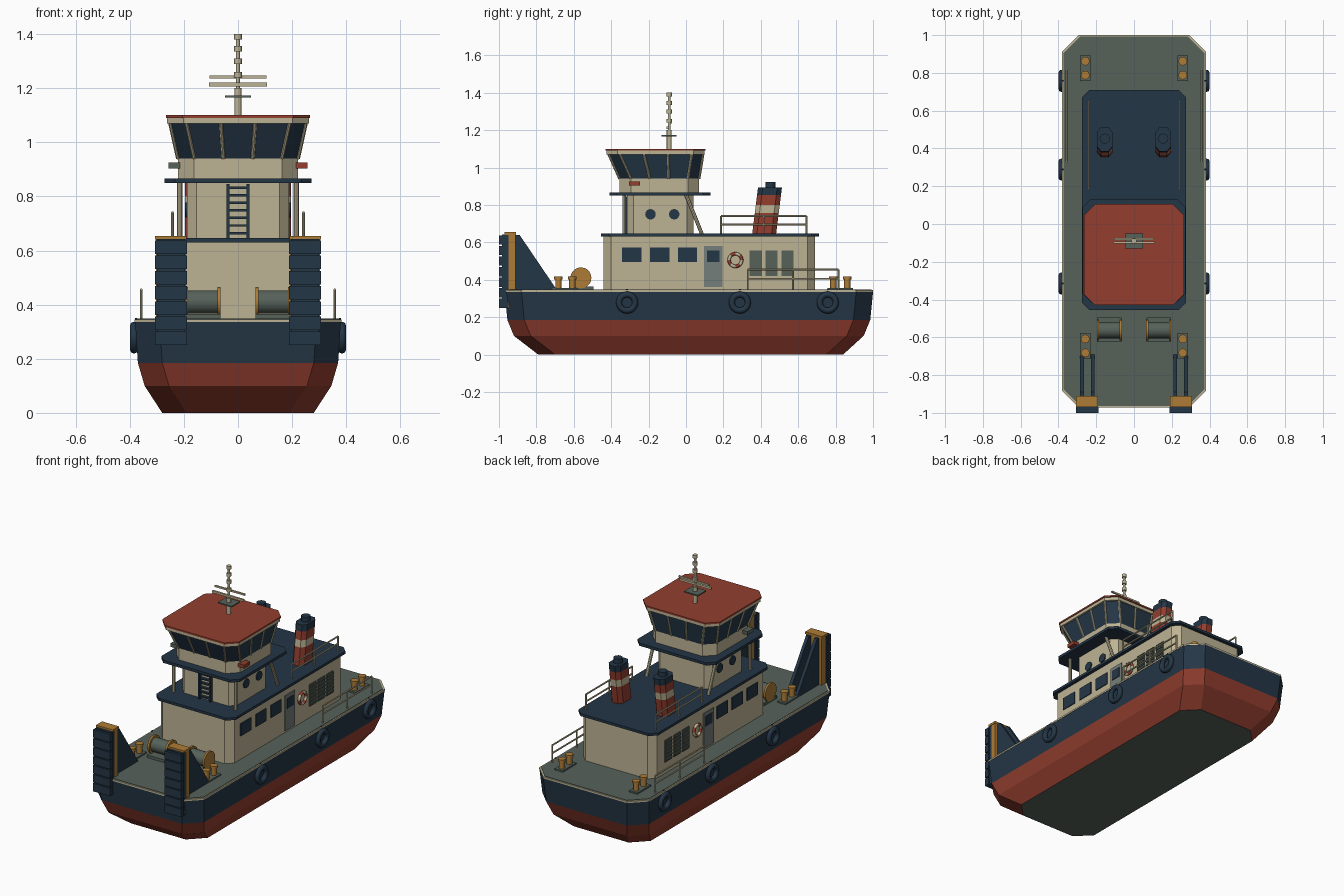
import bpy, bmesh, math
from mathutils import Vector

cube = bpy.data.objects.get("Cube")
if cube:
    bpy.data.objects.remove(cube, do_unlink=True)


def material(name, rgb):
    lin = [((c / 255 + 0.055) / 1.055) ** 2.4 for c in rgb] + [1]
    m = bpy.data.materials.new(name)
    m.use_nodes = True
    m.diffuse_color = lin
    bsdf = m.node_tree.nodes["Principled BSDF"]
    bsdf.inputs["Base Color"].default_value = lin
    bsdf.inputs["Roughness"].default_value = 0.7
    return m


CREAM = material("cream paint", (190, 180, 148))
RED = material("red paint", (147, 62, 47))
NAVY = material("navy paint", (36, 54, 70))
DECK = material("deck grey green", (86, 98, 90))
GOLD = material("ochre paint", (174, 124, 54))
DOOR = material("door grey", (116, 126, 122))


def finish(name, bm, mats, smooth=False):
    bmesh.ops.recalc_face_normals(bm, faces=bm.faces)
    me = bpy.data.meshes.new(name)
    bm.to_mesh(me)
    bm.free()
    for m in mats:
        me.materials.append(m)
    ob = bpy.data.objects.new(name, me)
    bpy.context.collection.objects.link(ob)
    if smooth:
        for p in me.polygons:
            p.use_smooth = True
        me.set_sharp_from_angle(angle=math.radians(35))
    return ob


def octagon(z, hx, y0, y1, cx, cy, x=0):
    """Rectangle with cut corners, counter-clockwise from above."""
    right = [(hx, y0 + cy), (hx, y1 - cy), (hx - cx, y1)]
    left = [(cx - hx, y1), (-hx, y1 - cy), (-hx, y0 + cy), (cx - hx, y0)]
    return [Vector((x + px, py, z)) for px, py in right + left + [(hx - cx, y0)]]


def loft(name, rings, mats):
    """Stack rings; mats = one per band, then bottom cap, top cap."""
    unique = list(dict.fromkeys(mats))
    bm = bmesh.new()
    loops = [[bm.verts.new(p) for p in r] for r in rings]
    n = len(rings[0])
    for k, (a, b) in enumerate(zip(loops, loops[1:])):
        for i in range(n):
            j = (i + 1) % n
            bm.faces.new((a[i], a[j], b[j], b[i])).material_index = unique.index(mats[k])
    bm.faces.new(loops[0][::-1]).material_index = unique.index(mats[-2])
    bm.faces.new(loops[-1]).material_index = unique.index(mats[-1])
    return finish(name, bm, unique)


def slab(name, z0, z1, hx, y0, y1, c, mat):
    return loft(name, [octagon(z, hx, y0, y1, c, c) for z in (z0, z1)], [mat] * 3)


def box(name, x, y, z, mat):
    """Box from (min, max) pairs."""
    bm = bmesh.new()
    bmesh.ops.create_cube(bm, size=1)
    for v in bm.verts:
        v.co = [(p[0] + p[1]) / 2 + c * (p[1] - p[0]) for p, c in zip((x, y, z), v.co)]
    return finish(name, bm, [mat])


def rod(name, a, b, r, mat, seg=8):
    a, b = Vector(a), Vector(b)
    bm = bmesh.new()
    bmesh.ops.create_cone(bm, cap_ends=True, segments=seg, radius1=r, radius2=r, depth=(b - a).length)
    bm.transform((b - a).to_track_quat("Z", "Y").to_matrix().to_4x4())
    bmesh.ops.translate(bm, verts=bm.verts, vec=(a + b) / 2)
    return finish(name, bm, [mat], seg > 8)


def ring(name, loc, major, minor, mats):
    bpy.ops.mesh.primitive_torus_add(location=loc, rotation=(0, math.pi / 2, 0), major_segments=24,
                                     minor_segments=8, major_radius=major, minor_radius=minor)
    ob = bpy.context.object
    ob.name = name
    for m in mats:
        ob.data.materials.append(m)
    for p in ob.data.polygons:
        p.use_smooth = True
        turn = math.atan2(p.center.y, p.center.x) / (math.pi / 4)
        p.material_index = int(math.floor(turn)) % len(mats)


def side(s, a, b):
    return tuple(sorted((s * a, s * b)))


def railing(name, x, y0, y1, z0, heights):
    for h in heights:
        rod(name + "_bar", (x, y0, z0 + h), (x, y1, z0 + h), 0.005, CREAM)
    for y in (y0, (y0 + y1) / 2, y1):
        rod(name + "_post", (x, y, z0), (x, y, z0 + heights[-1]), 0.005, CREAM)


# Hull with bottom paint, rim and deck
loft("hull", [octagon(0, .28, -.79, .84, .09, .09), octagon(.1, .345, -.92, .95, .09, .09),
              octagon(.185, .37, -.955, .985, .09, .09), octagon(.335, .38, -.97, 1, .09, .09)],
     [RED, RED, NAVY, DECK, DECK])
slab("hull_rim", .335, .345, .382, -.972, 1, .09, CREAM)
slab("deck", .344, .348, .374, -.964, .992, .09, DECK)

# Deckhouse, bridge base and platforms
slab("deckhouse", .345, .632, .255, -.44, .69, .04, CREAM)
slab("deckhouse_roof", .63, .646, .276, -.455, .71, .04, NAVY)
slab("bridge_base", .645, .855, .188, -.315, .04, .035, CREAM)
slab("bridge_platform", .85, .867, .272, -.41, .13, .04, NAVY)

# Wheelhouse with outward-leaning windows and mullions
sill = octagon(.94, .222, -.355, .07, .06, .06)
head = octagon(1.075, .252, -.415, .092, .06, .06)
slab("wheelhouse_sill", .865, .94, .222, -.355, .07, .06, CREAM)
loft("wheelhouse_windows", [sill, head], [NAVY] * 3)
slab("wheelhouse_header", 1.07, 1.092, .262, -.425, .1, .06, CREAM)
slab("wheelhouse_roof", 1.09, 1.1, .266, -.43, .105, .06, RED)
for i in range(8):
    panes = 1 if (sill[i] - sill[i - 7]).length < .1 else 3
    for k in range(panes):
        rod("mullion", sill[i].lerp(sill[i - 7], k / panes), head[i].lerp(head[i - 7], k / panes), .007, CREAM)

# Mast with radar bars
rod("mast_foot", (0, -.09, 1.1), (0, -.09, 1.2), .013, CREAM, 12)
rod("mast_pole", (0, -.09, 1.19), (0, -.09, 1.4), .007, CREAM, 12)
box("mast_plate", (-.048, .048), (-.13, -.05), (1.165, 1.173), DECK)
box("radar_bar_lower", (-.108, .108), (-.104, -.092), (1.207, 1.22), CREAM)
box("radar_bar_upper", (-.105, .105), (-.084, -.074), (1.236, 1.246), CREAM)
for z in (1.25, 1.3, 1.345, 1.39):
    rod("mast_lamp", (0, -.09, z - .01), (0, -.09, z + .01), .014, CREAM, 12)

# Bridge ladder
for s in (-1, 1):
    box("ladder_rail", side(s, .032, .043), (-.335, -.313), (.645, .845), NAVY)
for k in range(7):
    box("ladder_rung", (-.04, .04), (-.332, -.315), (.66 + k * .028, .669 + k * .028), NAVY)

for s in (-1, 1):
    # Platform posts and rear struts
    rod("platform_post", (s * .215, -.33, .645), (s * .215, -.33, .855), .01, CREAM)
    rod("platform_strut", (s * .215, .0, .855), (s * .215, .085, .645), .01, CREAM)

    # Navigation light: red to port
    box("navigation_light", side(s, .215, .256), (-.305, -.245), (.904, .926), RED if s > 0 else DECK)

    # Portholes, cabin windows and door
    for y in (-.19, -.063):
        rod("porthole", (s * .18, y, .75), (s * .194, y, .75), .028, NAVY, 16)
    for y in (-.29, -.14, .008):
        box("cabin_window", side(s, .25, .26), (y - .052, y + .052), (.495, .573), NAVY)
    box("door", side(s, .25, .26), (.095, .195), (.36, .58), DOOR)
    box("door_window", side(s, .255, .264), (.112, .178), (.495, .557), NAVY)

    # Life ring and louvred vents
    ring("life_ring", (s * .264, .264, .505), .034, .009, [RED, CREAM])
    for y in (.372, .457, .543):
        box("vent", side(s, .25, .26), (y - .033, y + .033), (.42, .557), DECK)
        for k in range(6):
            z = .43 + k * .022
            box("vent_slat", side(s, .255, .266), (y - .029, y + .029), (z, z + .009), DECK)

    # Railings
    railing("roof_railing", s * .242, .187, .645, .645, (.05, .095))
    railing("deck_railing", s * .357, .33, .815, .345, (.06, .11))

    # Leaning funnel with bands and exhaust pipe
    funnel = []
    for z in (.64, .757, .8, .852, .892):
        mid = .418 + (z - .645) * .125
        funnel.append(octagon(z, .04, mid - .064, mid + .064, .02, .025, s * .155))
    loft("funnel", funnel, [RED, CREAM, RED, NAVY, NAVY, NAVY])
    rod("exhaust", (s * .155, .452, .885), (s * .155, .452, .922), .027, NAVY, 12)

    # Tyre fenders on ropes
    for y in (-.315, .288, .758):
        ring("tyre_fender", (s * .384, y, .278), .043, .016, [NAVY])
        rod("fender_rope", (s * .384, y, .31), (s * .375, y, .35), .005, NAVY)

    # Twin bollards
    for y in (-.645, .825):
        box("bollard_base", side(s, .23, .287), (y - .068, y + .068), (.345, .357), DECK)
        for d in (-.037, .037):
            rod("bollard", (s * .258, y + d, .35), (s * .258, y + d, .405), .017, GOLD, 12)
            rod("bollard_cap", (s * .258, y + d, .402), (s * .258, y + d, .416), .023, GOLD, 12)

    # Winch
    box("winch_bed", side(s, .065, .195), (-.625, -.495), (.345, .365), DECK)
    rod("winch_drum", (s * .07, -.562, .41), (s * .19, -.562, .41), .043, DECK, 20)
    for x in (.064, .184):
        rod("winch_flange", (s * x, -.562, .41), (s * (x + .012), -.562, .41), .056, GOLD, 20)

    # Push knee: ochre post, navy face with rubber pads, twin gussets
    box("knee_post", side(s, .193, .303), (-.948, -.912), (.25, .65), GOLD)
    box("knee_cap", side(s, .19, .306), (-.97, -.91), (.64, .654), GOLD)
    box("knee_face", side(s, .195, .3), (-.985, -.945), (.25, .642), NAVY)
    for k in range(7):
        z = .25 + k * .0562
        box("knee_pad", side(s, .189, .306), (-1, -.97), (z, z + .05), NAVY)
    for x in (.208, .266):
        tri = [(-.915, .345), (-.69, .345), (-.89, .64), (-.915, .64)]
        loft("knee_gusset", [[Vector((s * (x + t), y, z)) for y, z in tri] for t in (0, .02)], [NAVY] * 3)
